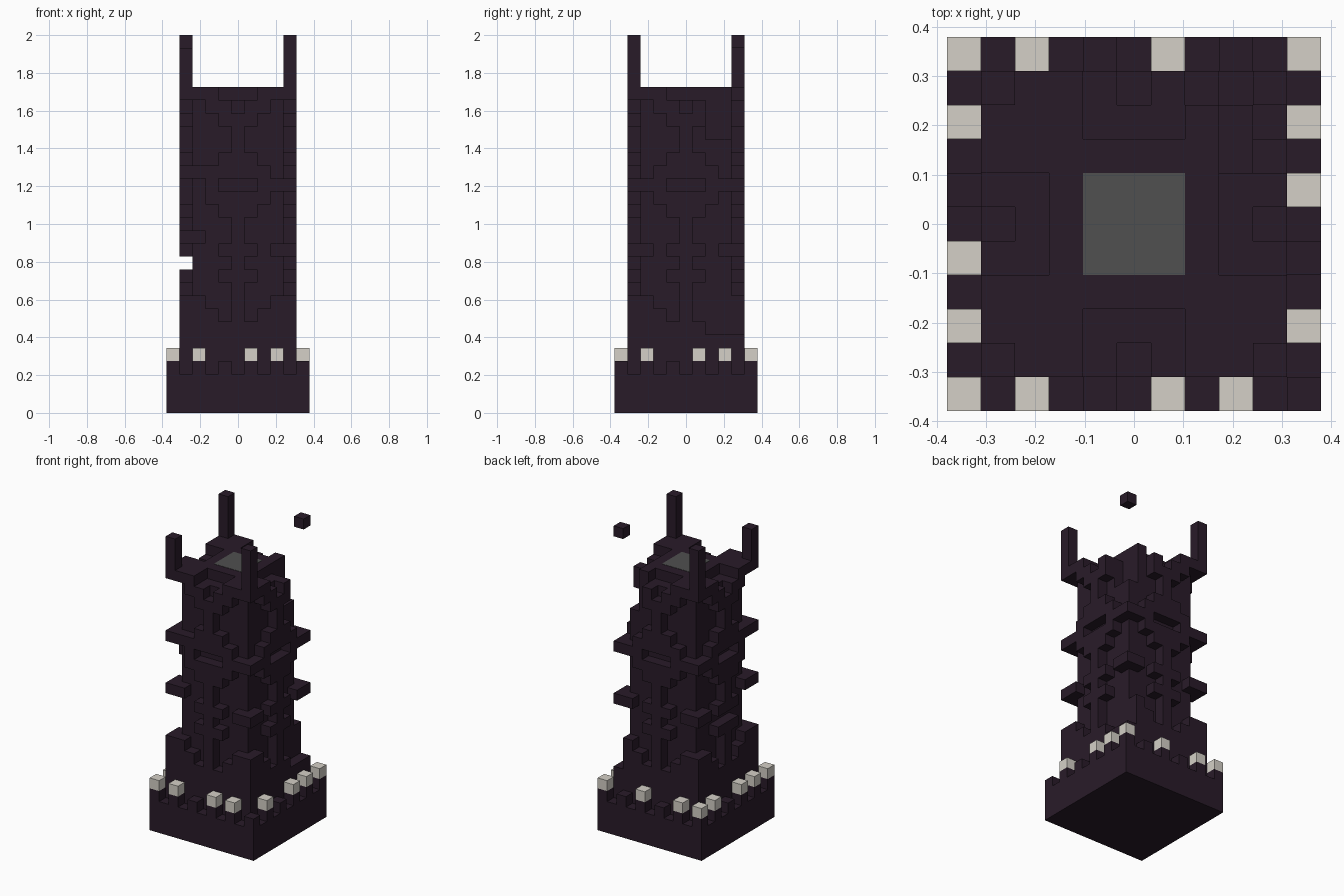
import bpy
import bmesh
from mathutils import Vector

cube = bpy.data.objects.get("Cube")
if cube:
    bpy.data.objects.remove(cube, do_unlink=True)

U = 2 / 29  # edge of one block


def material(name, color):
    m = bpy.data.materials.new(name)
    m.use_nodes = True
    m.diffuse_color = (*color, 1)
    bsdf = m.node_tree.nodes["Principled BSDF"]
    bsdf.inputs["Base Color"].default_value = (*color, 1)
    bsdf.inputs["Roughness"].default_value = 0.9
    return m


dark = material("dark purple stone", (0.022, 0.011, 0.022))
pale = material("pale stone", (0.66, 0.63, 0.57))
grey = material("grey stone", (0.08, 0.08, 0.08))


def blocks(name, cells, mat):
    """Skin a set of grid cells with only their exposed faces."""
    bm = bmesh.new()
    verts = {}

    def vert(p):
        key = tuple(round(c * 2) for c in p)
        if key not in verts:
            verts[key] = bm.verts.new((p[0] * U, p[1] * U, (p[2] + 0.5) * U))
        return verts[key]

    for cell in cells:
        c = Vector(cell)
        for axis in range(3):
            for sign in (-1, 1):
                n = Vector((0, 0, 0))
                n[axis] = sign
                if tuple(int(v) for v in c + n) in cells:
                    continue
                a = Vector((0, 0, 0))
                a[(axis + 1) % 3] = 0.5
                b = n.cross(a)
                mid = c + n / 2
                bm.faces.new([vert(mid + o) for o in (a + b, b - a, -a - b, a - b)])
    bmesh.ops.recalc_face_normals(bm, faces=bm.faces[:])
    mesh = bpy.data.meshes.new(name)
    bm.to_mesh(mesh)
    bm.free()
    mesh.materials.append(mat)
    obj = bpy.data.objects.new(name, mesh)
    bpy.context.collection.objects.link(obj)
    return obj


def box(xs, ys, zs):
    return {(x, y, z) for x in xs for y in ys for z in zs}


# Square base with a ring of merlons
full = range(-5, 6)
base = box(full, full, range(3))
base |= {(x, y, 3) for x in full for y in full
         if max(abs(x), abs(y)) == 5 and x % 2 and y % 2}
blocks("base", base, dark)

# Pale caps on some of the merlons
caps = {(x, -5, 4) for x in (-5, -3, 1, 3)} | {(x, 5, 4) for x in (-5, -3, 1, 5)}
caps |= {(-5, y, 4) for y in (-3, -1, 3)} | {(5, y, 4) for y in (-3, 1, 3)}
blocks("merlon_caps", caps, pale)

# Wall relief from the top row down, centre column outwards:
# '#' stands out one block, 'o' is cut in one block, '.' is flush
RELIEF = """
oo## .##. ##.. #... #... ##.. ###. ..#. ###. ##.. #...
#... ##.. #... ##.. #... #..# #.## #### #### #### ####
""".split()
SPIKES = {(-1, -1): (13, 18), (1, -1): (12, 17), (1, 1): (12, 17), (-1, 1): (12, 17)}


def solid(x, y, z):
    row = RELIEF[24 - z]
    ax, ay = abs(x), abs(y)
    far, near = max(ax, ay), min(ax, ay)
    # broken corner at the back, and a lower skirt below it
    if z >= 21 and min(x, y) >= 2 and (x >= 3 or y == 4):
        return False
    if x == 4 and y >= 2 and 6 <= z <= 8:
        return False
    # gap on the right side
    if x == -4 and z == 11:
        return False
    # corner spikes with short arms
    if near >= 3 and z in SPIKES[(1 if x > 0 else -1, 1 if y > 0 else -1)]:
        return True
    if near == 4:
        return z == 24 or z <= 8
    if far == 4:
        return row[near] == "#"
    if far == 3:
        return row[near] != "o"
    return True


side = range(-4, 5)
tower = {c for c in box(side, side, range(3, 25)) if solid(*c)}
blocks("tower", tower, dark)

# Thin grey plate in the middle of the roof
plate = blocks("roof_plate", box((-1, 0, 1), (-1, 0, 1), (0,)), grey)
plate.scale.z = 0.05
plate.location.z = 25 * U - 0.0015

# Corner posts, one of which has only its top block left
for name, x, y, low, high in (("front_right_post", -4, -4, 25, 28),
                              ("front_left_post", 4, -4, 25, 29),
                              ("back_right_post", -4, 4, 25, 29),
                              ("floating_block", 4, 4, 28, 29)):
    blocks(name, box((x,), (y,), range(low, high)), dark)
